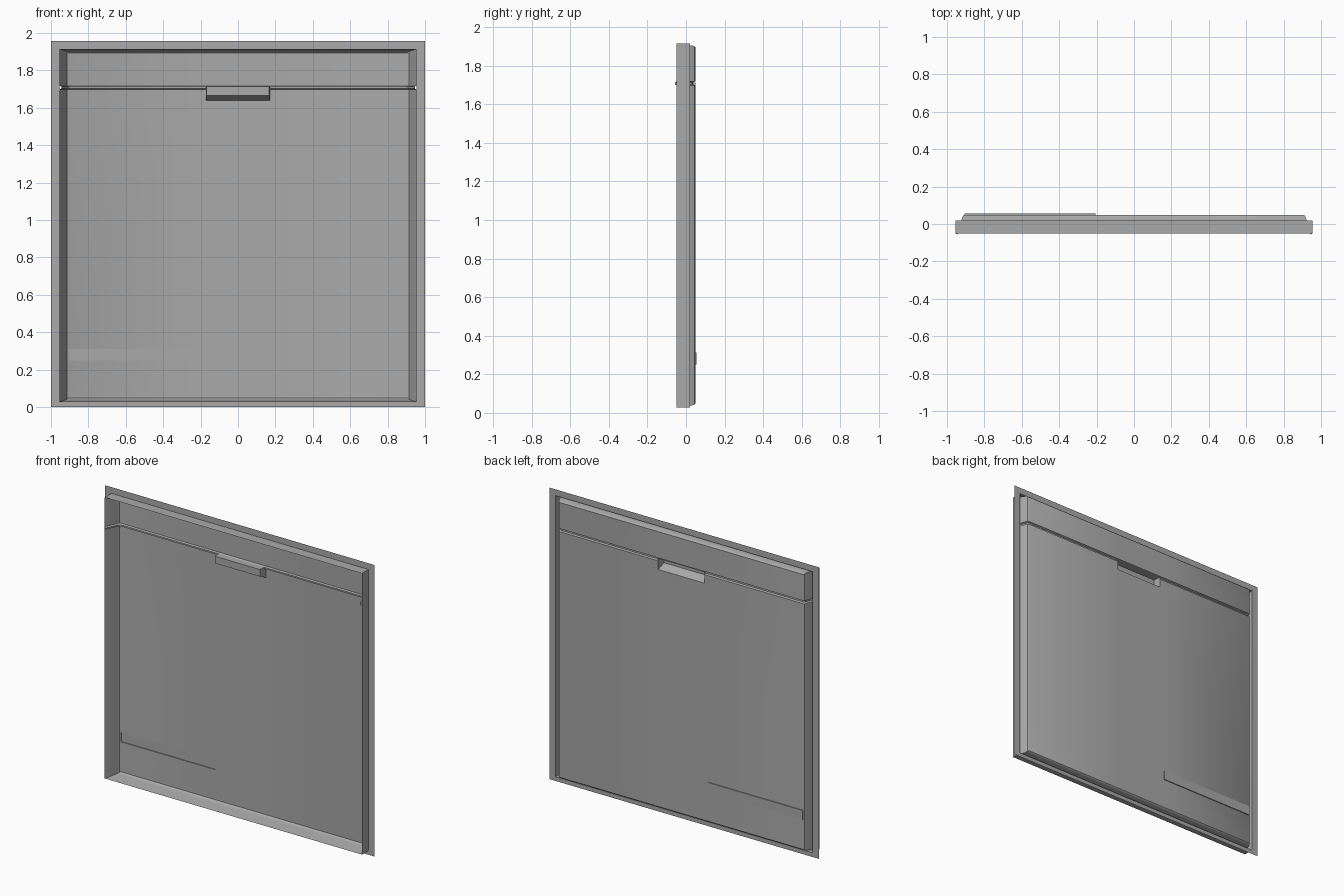
import bpy
import bmesh
import math

if "Cube" in bpy.data.objects:
    bpy.data.objects.remove(bpy.data.objects["Cube"], do_unlink=True)

# Single painted-metal colour
grey = bpy.data.materials.new("mid_grey")
grey.use_nodes = True
colour = (0.4, 0.4, 0.4, 1)
grey.diffuse_color = colour
grey.node_tree.nodes["Principled BSDF"].inputs["Base Color"].default_value = colour


def rect(x0, x1, z0, z1, y):
    return [(x0, y, z0), (x1, y, z0), (x1, y, z1), (x0, y, z1)]


def loft(rings, cap):
    """Join rectangular rings into a thin sheet, optionally closing the last."""
    bm = bmesh.new()
    loops = [[bm.verts.new(p) for p in ring] for ring in rings]
    for a, b in zip(loops, loops[1:]):
        for i in range(4):
            j = (i + 1) % 4
            bm.faces.new((a[i], a[j], b[j], b[i]))
    if cap:
        bm.faces.new(loops[-1])
    return bm


def finish(name, bm):
    mesh = bpy.data.meshes.new(name)
    bm.to_mesh(mesh)
    bm.free()
    mesh.materials.append(grey)
    obj = bpy.data.objects.new(name, mesh)
    bpy.context.collection.objects.link(obj)
    bpy.ops.object.select_all(action='DESELECT')
    obj.select_set(True)
    bpy.context.view_layer.objects.active = obj
    bpy.ops.object.shade_smooth_by_angle(angle=math.radians(28))
    return obj


def slice_at(bm, axis, value):
    co, no = [0, 0, 0], [0, 0, 0]
    co[axis], no[axis] = value, 1
    bmesh.ops.bisect_plane(bm, geom=bm.verts[:] + bm.edges[:] + bm.faces[:],
                           plane_co=co, plane_no=no, dist=0.0001)


# Main dimensions
HALF, LOW, HIGH = 0.955, 0.028, 1.915
BACK, FLANGE_Y, FRONT = 0.049, 0.02, -0.05
POCKET = (-0.172, 0.172, 1.64, 1.713)
STAMP = (-0.905, -0.205, 0.25, 0.312)

# Mounting flange and straight skirt
finish("frame_flange", loft([
    rect(-1, 1, 0, 1.957, FLANGE_Y),
    rect(-HALF, HALF, LOW, HIGH, FLANGE_Y),
    rect(-HALF, HALF, LOW, HIGH, FRONT)], False))

# Panel with tapered walls and a rounded rear edge
steps = [(0, 0, FRONT), (0.032, 0.01, FLANGE_Y), (0.037, 0.012, 0.036),
         (0.042, 0.016, 0.045), (0.05, 0.021, BACK)]
panel = loft([rect(dx - HALF, HALF - dx, LOW + dz, HIGH - dz, y)
              for dx, dz, y in steps], True)
for z in (1.698, 1.703, 1.713, 1.718, POCKET[2], STAMP[2], STAMP[3]):
    slice_at(panel, 2, z)
for x in (POCKET[0], POCKET[1], STAMP[1]):
    slice_at(panel, 0, x)

# Openings for the pocket and the stamped strip
doomed = []
for face in panel.faces:
    c = face.calc_center_median()
    for x0, x1, z0, z1 in (POCKET, STAMP):
        if c.y > BACK - 0.001 and x0 < c.x < x1 and z0 < c.z < z1:
            doomed.append(face)
bmesh.ops.delete(panel, geom=doomed, context='FACES')

# Pressed crease across the back and both side walls
for v in panel.verts:
    if 1.7 < v.co.z < 1.716:
        v.co.y -= 0.012 if v.co.y > 0.04 else 0.006
        if abs(v.co.x) > 0.5:
            v.co.x -= math.copysign(0.01, v.co.x)
finish("panel", panel)

# Handle pocket with a sloping lower face
x0, x1, z0, z1 = POCKET
finish("handle_pocket", loft([
    rect(x0, x1, z0, z1, BACK),
    rect(x0 + 0.003, x1 - 0.005, z0 + 0.026, z1, -0.005)], True))

# Shallow strip stamped towards the rear
finish("stamped_strip", loft([rect(*STAMP, BACK), rect(*STAMP, 0.055)], True))
